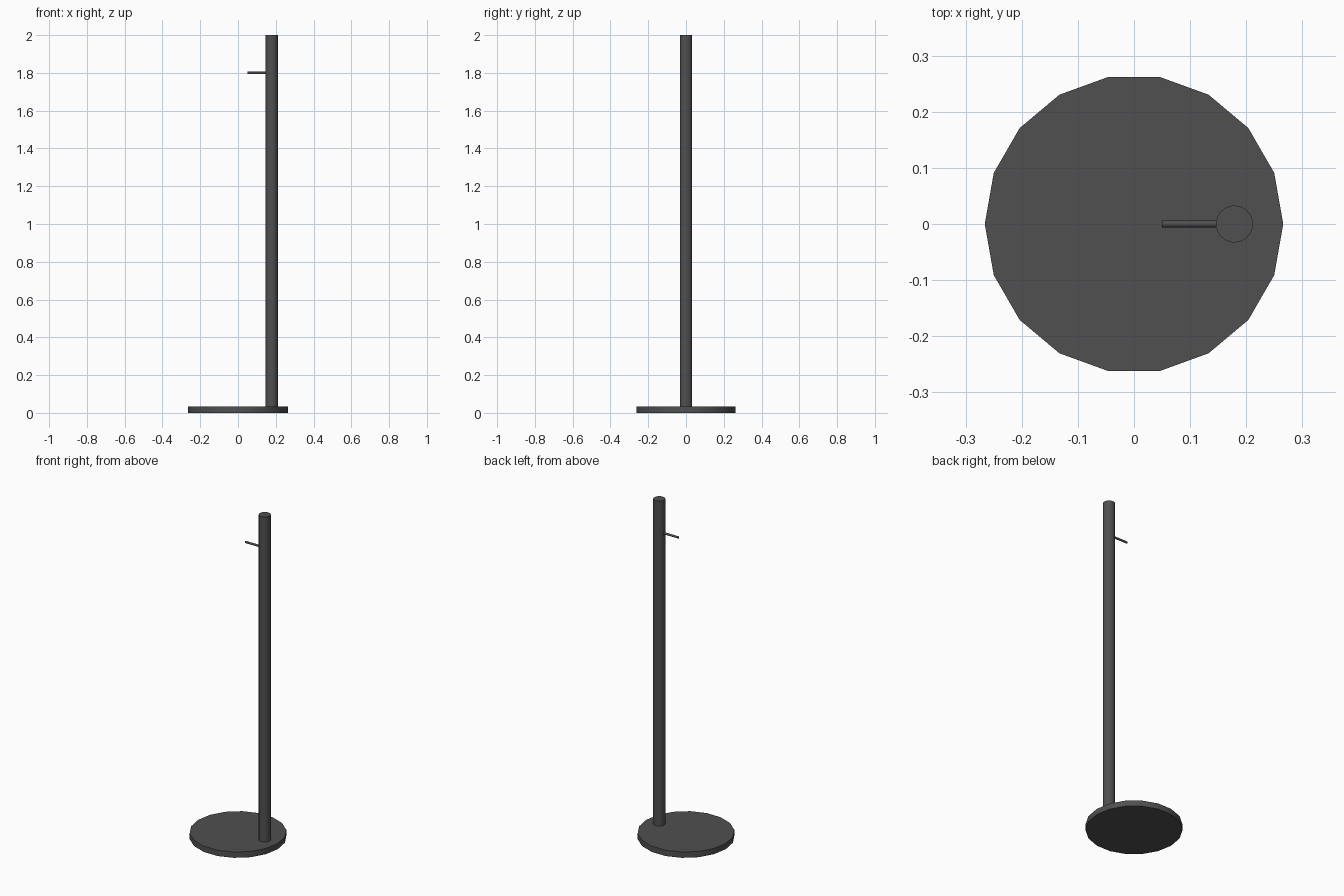
import bpy
from math import radians, pi

if "Cube" in bpy.data.objects:
    bpy.data.objects.remove(bpy.data.objects["Cube"])


def cylinder(name, radius, length, centre, sides, rotation=(0, 0, 0)):
    bpy.ops.mesh.primitive_cylinder_add(
        vertices=sides, radius=radius, depth=length,
        location=centre, rotation=rotation)
    ob = bpy.context.object
    ob.name = name
    bpy.ops.object.shade_smooth_by_angle(angle=radians(30))
    mat_slots.append(mat)
    ob.data.materials.append(mat)
    return ob


# dark grey finish
mat_slots = []
mat = bpy.data.materials.new("dark_grey")
mat.diffuse_color = (0.08, 0.08, 0.08, 1)
mat.use_nodes = True
mat.node_tree.nodes["Principled BSDF"].inputs["Base Color"].default_value = mat.diffuse_color

# round base plate, a corner pointing along +x
cylinder("base_plate", 0.266, 0.035, (0, 0, 0.0175), 18, (0, 0, pi / 2))

# upright pole near the right edge of the base
POLE_X = 0.179
cylinder("pole", 0.033, 1.965, (POLE_X, 0, 0.035 + 1.965 / 2), 32)

# small peg reaching inward near the top
PEG_END = 0.05
cylinder("peg", 0.0063, POLE_X - PEG_END, ((POLE_X + PEG_END) / 2, 0, 1.8),
         16, (0, pi / 2, 0))
